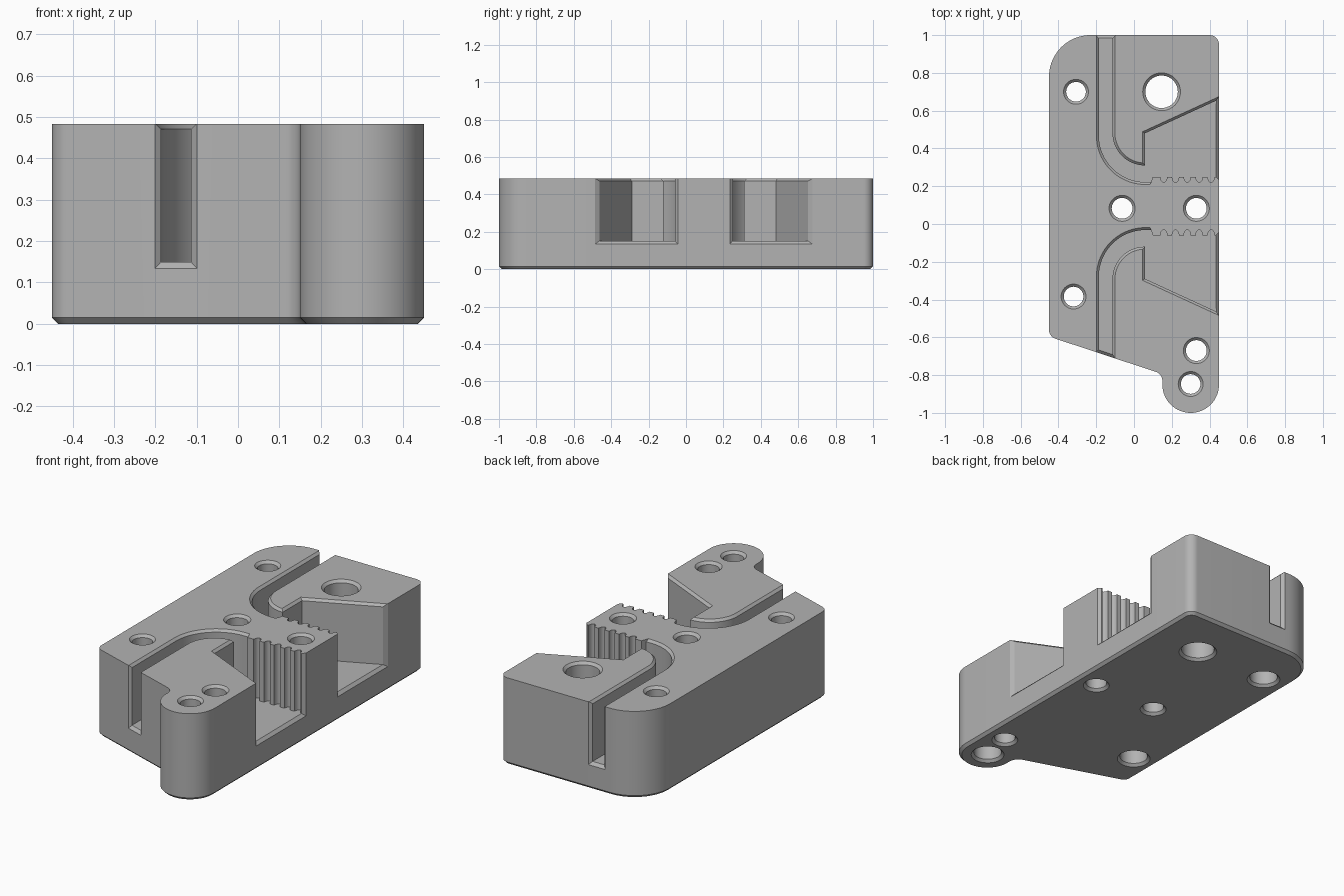
import bpy, bmesh, math
from mathutils import Vector
from mathutils.geometry import tessellate_polygon

cube = bpy.data.objects.get("Cube")
if cube:
    bpy.data.objects.remove(cube, do_unlink=True)

TOP, FLOOR, CHAMFER, LIP = 0.484, 0.15, 0.013, 0.016

metal = bpy.data.materials.new("satin_grey")
metal.use_nodes = True
GREY = (0.45, 0.45, 0.45, 1)
metal.diffuse_color = GREY
metal.node_tree.nodes["Principled BSDF"].inputs["Base Color"].default_value = GREY

bm = bmesh.new()


def arc(cx, cy, rx, a0, a1, n=16, ry=None):
    angles = [math.radians(a0 + (a1 - a0) * i / n) for i in range(n + 1)]
    return [(cx + rx * math.cos(a), cy + (ry or rx) * math.sin(a)) for a in angles]


def mirrored(pts):
    return [(x, 0.19 - y) for x, y in pts]


def at(pts, z):
    return [(x, y, z) for x, y in pts]


def inset(pts, amounts):
    """Move each edge of a counter-clockwise polygon inward by its own amount."""
    out = []
    for i, (x, y) in enumerate(pts):
        p, a, b = Vector((x, y)), Vector(pts[i - 1]), Vector(pts[(i + 1) % len(pts)])
        e, f = (p - a).normalized(), (b - p).normalized()
        n, m = Vector((e.y, -e.x)), Vector((f.y, -f.x))
        d, c = amounts[i - 1], amounts[i]
        det = n.x * m.y - n.y * m.x
        if abs(det) < 0.001:
            move = -n * d
        else:
            move = Vector((c * n.y - d * m.y, d * m.x - c * n.x)) / det
        out.append((x + move.x, y + move.y))
    return out


def polygon(points):
    bm.faces.new([bm.verts.new(p) for p in points])


def walls(rings):
    """Join matching closed rings of 3D points with quads."""
    for low, high in zip(rings, rings[1:]):
        for i in range(len(low)):
            polygon((low[i - 1], low[i], high[i], high[i - 1]))


def cap(loops):
    """Flat face bounded by the first loop, pierced by the others."""
    points = [p for loop in loops for p in loop]
    for tri in tessellate_polygon([[Vector(p) for p in loop] for loop in loops]):
        polygon([points[i] for i in tri])


# Stretches of the outer wall, counter-clockwise between the openings
lobe_wall = ([(-0.099, -0.712)] + arc(0.10, -0.83, 0.05, 72, 0, 8)
             + arc(0.30, -0.85, 0.15, 180, 360, 32) + [(0.45, -0.486)])
teeth_wall = [(0.45, -0.044), (0.45, 0.234)]
rear_wall = [(0.45, 0.676)] + arc(0.40, 0.95, 0.05, 0, 90, 10) + [(-0.098, 1)]
long_wall = ([(-0.202, 1)] + arc(-0.23, 0.78, 0.22, 90, 180, 20)
             + arc(-0.40, -0.56, 0.05, 180, 252, 8) + [(-0.201, -0.678)])

# Curved slot that opens into a toothed pocket, mirrored for the front
teeth = [(0.10, 0.25)]
for i in range(5):
    teeth += arc(0.157 + 0.0627 * i, 0.25, 0.018, 180, 360, 8, 0.029)
outer = arc(0.06, 0.468, 0.246, 180, 270, 24) + [(0.09, 0.222)] + teeth + [(0.434, 0.25)]
inner = [(0.4355, 0.6533), (0.058, 0.48)] + arc(0.058, 0.482, 0.172, 270, 180, 20)
rear_outer = [(-0.186, 0.984)] + outer
rear_inner = inner + [(-0.114, 0.984)]
front_outer = [(-0.186, -0.667)] + mirrored(outer)
front_inner = mirrored(inner) + [(-0.114, -0.691)]

# Pocket floors, with a sloping lip at each opening
for path, back in ((rear_outer, rear_inner), (front_outer, front_inner)):
    cap([at(path + back, FLOOR)])
for a, b, c, d in ((lobe_wall[-1], teeth_wall[0], front_outer[-1], front_inner[0]),
                   (teeth_wall[-1], rear_wall[0], rear_inner[0], rear_outer[-1]),
                   (rear_wall[-1], long_wall[0], rear_outer[0], rear_inner[-1]),
                   (long_wall[-1], lobe_wall[0], front_inner[-1], front_outer[0])):
    polygon(at((a, b), FLOOR - LIP) + at((c, d), FLOOR))

# Chamfered foot of the block
outline = lobe_wall + teeth_wall + rear_wall + long_wall
foot = at(inset(outline, [0.015] * len(outline)), 0)
walls([foot, at(outline, 0.015), at(outline, FLOOR - LIP)])
bottom_loops = [foot]


def hole(x, y, radius, bore):
    """Chamfered through hole, with a counterbore below if bore is wider."""
    profile = [(bore + 0.014, 0), (bore, 0.014)]
    if bore > radius:
        profile += [(bore, 0.2), (radius, 0.2)]
    profile += [(radius, TOP - 0.014), (radius + 0.014, TOP)]
    rings = [at(arc(x, y, r, 0, 360, 40)[:-1], z) for r, z in profile]
    walls(rings)
    bottom_loops.append(rings[0])
    return rings[-1]


def on_teeth(p):
    return p[0] > 0.085 and abs(p[1] - 0.095) < 0.16


def raised_block(sections, holes):
    """Upper block; sections alternate between outer wall and pocket wall."""
    pts, base, amounts = [], [], []
    for i, path in enumerate(sections):
        pocket_side = i % 2
        pts += path
        base += at(path, FLOOR if pocket_side else FLOOR - LIP)
        for p, q in zip(path, path[1:]):
            plain = not pocket_side or (on_teeth(p) and on_teeth(q))
            amounts.append(0 if plain else CHAMFER)
        amounts.append(0)
    top = at(inset(pts, amounts), TOP)
    walls([base, at(pts, TOP - CHAMFER), top])
    cap([top] + [hole(*h) for h in holes])


# Long block with the teeth, rear corner block and front lobe block
raised_block([teeth_wall, rear_outer[::-1], long_wall, front_outer],
             [(-0.307, 0.70, 0.052, 0.073), (-0.063, 0.083, 0.055, 0.055),
              (0.33, 0.083, 0.055, 0.055), (-0.32, -0.384, 0.052, 0.073)])
raised_block([rear_wall, rear_inner[::-1]], [(0.146, 0.70, 0.086, 0.086)])
raised_block([lobe_wall, front_inner],
             [(0.33, -0.67, 0.055, 0.055), (0.30, -0.847, 0.052, 0.073)])
cap(bottom_loops)

# Weld everything into one solid and keep the hard edges sharp
bmesh.ops.remove_doubles(bm, verts=bm.verts[:], dist=0.00001)
bm.normal_update()
bmesh.ops.recalc_face_normals(bm, faces=bm.faces[:])
if bm.calc_volume(signed=True) < 0:
    bmesh.ops.reverse_faces(bm, faces=bm.faces[:])
bm.normal_update()
for face in bm.faces:
    face.smooth = True
for edge in bm.edges:
    edge.smooth = edge.calc_face_angle(0) < math.radians(30)

mesh = bpy.data.meshes.new("clamp_block")
bm.to_mesh(mesh)
bm.free()
mesh.materials.append(metal)
block = bpy.data.objects.new("clamp_block", mesh)
bpy.context.scene.collection.objects.link(block)
